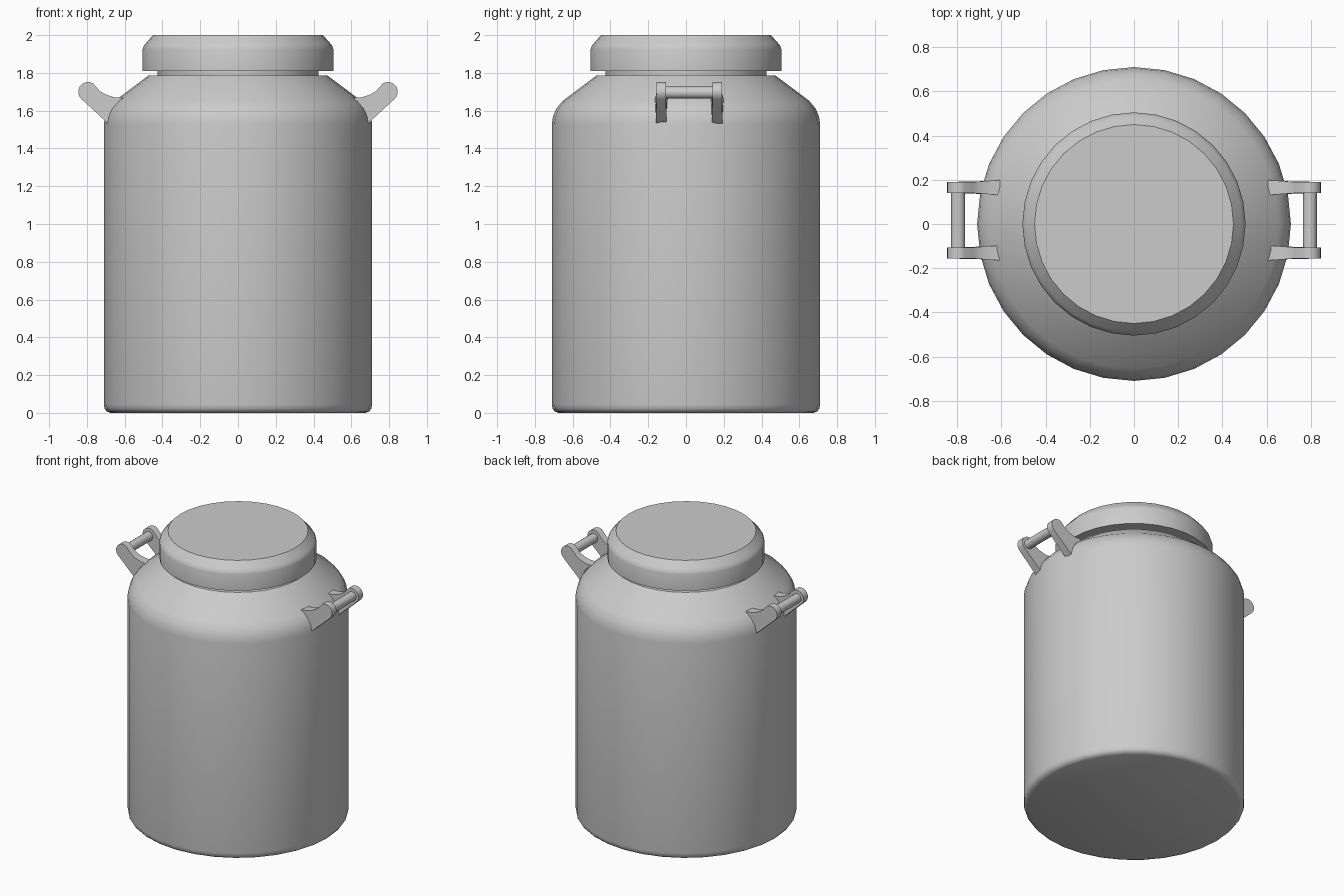
import bpy, bmesh, math

if "Cube" in bpy.data.objects:
    bpy.data.objects.remove(bpy.data.objects["Cube"])

SIDES = 32


def finish(bm, name, angle=35):
    bmesh.ops.recalc_face_normals(bm, faces=bm.faces)
    mesh = bpy.data.meshes.new(name)
    bm.to_mesh(mesh)
    bm.free()
    ob = bpy.data.objects.new(name, mesh)
    bpy.context.collection.objects.link(ob)
    bpy.ops.object.select_all(action='DESELECT')
    ob.select_set(True)
    bpy.context.view_layer.objects.active = ob
    bpy.ops.object.shade_smooth_by_angle(angle=math.radians(angle))
    return ob


def lathe(name, profile):
    """Closed turned shape from (radius, z) points, bottom to top."""
    bm = bmesh.new()
    rings = []
    for r, z in profile:
        rings.append([bm.verts.new((r * math.cos(2 * math.pi * i / SIDES),
                                    r * math.sin(2 * math.pi * i / SIDES), z))
                      for i in range(SIDES)])
    for a, b in zip(rings, rings[1:]):
        for i in range(SIDES):
            j = (i + 1) % SIDES
            bm.faces.new((a[i], a[j], b[j], b[i]))
    bm.faces.new(rings[0])
    bm.faces.new(rings[-1])
    return finish(bm, name)


def mirror_x(ob):
    m = ob.modifiers.new("Mirror", 'MIRROR')
    m.use_axis = (True, False, False)


# Can body with rounded foot, sloping shoulder and short neck
lathe("can_body", [(0.675, 0), (0.695, 0.008), (0.706, 0.022), (0.71, 0.045),
                   (0.71, 1.53), (0.704, 1.57), (0.687, 1.61), (0.655, 1.65),
                   (0.475, 1.785), (0.425, 1.785), (0.425, 1.812)])

# Overhanging lid with softened top edge
lathe("lid", [(0.42, 1.81), (0.505, 1.81), (0.505, 1.925), (0.499, 1.943),
              (0.488, 1.957), (0.45, 2.0)])

# Handle geometry: pivot centre of the grip in the xz plane
GX, GZ, GR = 0.794, 1.70, 0.052
GRIP_Y = (-0.131, 0.165)

# Bracket outline: root following the shoulder, then the rounded outer end
outline = [(0.606, 1.667), (0.65, 1.625), (0.677, 1.58), (0.688, 1.532)]
for k in range(9):
    a = math.radians(-50 + 170 * k / 8)
    outline.append((GX + GR * math.cos(a), GZ + GR * math.sin(a)))
outline += [(0.73, 1.703), (0.695, 1.683), (0.655, 1.671)]


def half_width(x):
    return 0.025 + 0.009 * max(0.0, min(1.0, (0.73 - x) / 0.12))


for label, yc in zip(("front", "back"), GRIP_Y):
    bm = bmesh.new()
    sides = [[bm.verts.new((x, yc + s * half_width(x), z)) for x, z in outline]
             for s in (-1, 1)]
    n = len(outline)
    for side in sides:
        bm.faces.new(side)
    for i in range(n):
        j = (i + 1) % n
        bm.faces.new((sides[0][i], sides[0][j], sides[1][j], sides[1][i]))
    mirror_x(finish(bm, "handle_bracket_" + label))

# Round grip bar between the brackets
bm = bmesh.new()
bmesh.ops.create_cone(bm, cap_ends=True, segments=16, radius1=0.032,
                      radius2=0.032, depth=GRIP_Y[1] - GRIP_Y[0])
for v in bm.verts:
    x, y, z = v.co
    v.co = (0.796 + x, sum(GRIP_Y) / 2 + z, 1.696 + y)
mirror_x(finish(bm, "handle_grip"))
